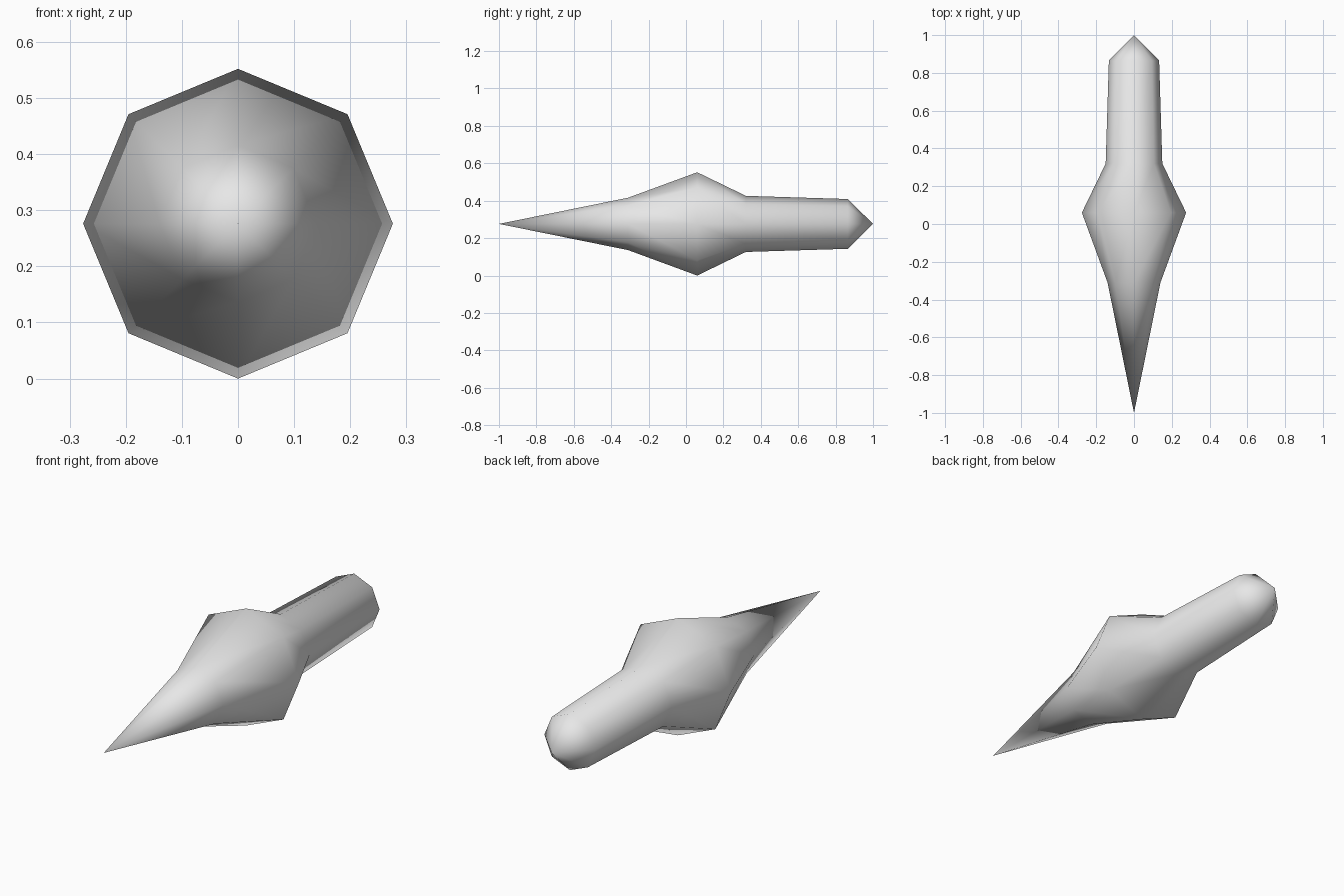
import bpy, bmesh, math

if "Cube" in bpy.data.objects:
    bpy.data.objects.remove(bpy.data.objects["Cube"])

SIDES = 8
AXIS_Z = 0.276
FRONT_TIP, BACK_TIP = -1.0, 1.0
# (y position, radius) of each ring from front to back
RINGS = [(-0.31, 0.14), (0.06, 0.276), (0.32, 0.15), (0.865, 0.133)]

grey = bpy.data.materials.new("light_grey")
grey.diffuse_color = (0.8, 0.8, 0.8, 1)
grey.use_nodes = True
grey.node_tree.nodes["Principled BSDF"].inputs["Base Color"].default_value = grey.diffuse_color

bm = bmesh.new()


def ring(y, r):
    angles = [2 * math.pi * i / SIDES for i in range(SIDES)]
    return [bm.verts.new((r * math.sin(a), y, AXIS_Z + r * math.cos(a))) for a in angles]


# Flared octagonal body and handle
rings = [ring(y, r) for y, r in RINGS]
for a, b in zip(rings, rings[1:]):
    for i in range(SIDES):
        j = (i + 1) % SIDES
        bm.faces.new((a[i], a[j], b[j], b[i]))

# Long front spike and short back point
for y, loop in ((FRONT_TIP, rings[0]), (BACK_TIP, rings[-1])):
    tip = bm.verts.new((0, y, AXIS_Z))
    for i in range(SIDES):
        bm.faces.new((tip, loop[i], loop[(i + 1) % SIDES]))

bmesh.ops.recalc_face_normals(bm, faces=bm.faces)
for f in bm.faces:
    f.smooth = True

mesh = bpy.data.meshes.new("spike")
bm.to_mesh(mesh)
bm.free()
mesh.materials.append(grey)
bpy.context.collection.objects.link(bpy.data.objects.new("spike", mesh))
